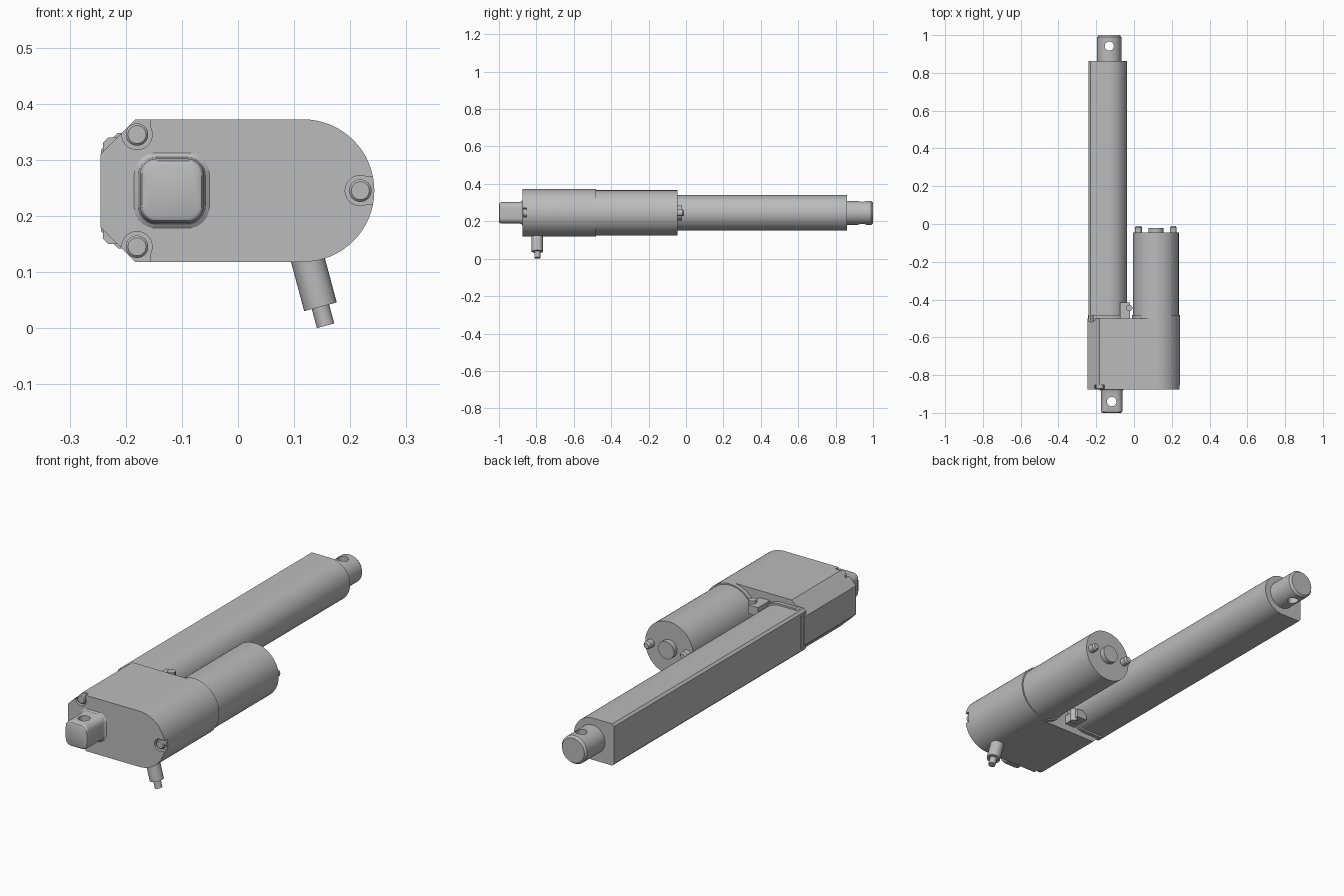
import bpy, bmesh, math
from mathutils import Vector

cube = bpy.data.objects.get("Cube")
if cube:
    bpy.data.objects.remove(cube, do_unlink=True)

grey = bpy.data.materials.new("plain grey")
grey.use_nodes = True
grey.diffuse_color = (0.5, 0.5, 0.5, 1)
grey.node_tree.nodes["Principled BSDF"].inputs["Base Color"].default_value = (0.5, 0.5, 0.5, 1)

MID = 0.245      # height of the main axes
TUBE_X, MOTOR_X, CLEVIS_X = -0.133, 0.116, -0.118


def finish(name, bm):
    bmesh.ops.recalc_face_normals(bm, faces=bm.faces)
    mesh = bpy.data.meshes.new(name)
    bm.to_mesh(mesh)
    bm.free()
    mesh.materials.append(grey)
    ob = bpy.data.objects.new(name, mesh)
    bpy.context.collection.objects.link(ob)
    return ob


def loft(name, rings):
    """Skin a list of (y, [(x, z), ...]) sections and cap both ends."""
    bm = bmesh.new()
    loops = [[bm.verts.new((x, y, z)) for x, z in pts] for y, pts in rings]
    n = len(loops[0])
    for a, b in zip(loops, loops[1:]):
        for i in range(n):
            j = (i + 1) % n
            bm.faces.new((a[i], a[j], b[j], b[i]))
    bm.faces.new(loops[0])
    bm.faces.new(loops[-1])
    return finish(name, bm)


def arc(cx, cz, r, start, end, n):
    return [(cx + r * math.cos(math.radians(start + (end - start) * i / n)),
             cz + r * math.sin(math.radians(start + (end - start) * i / n))) for i in range(n + 1)]


def circle(cx, cz, r, n=48):
    return arc(cx, cz, r, 0, 360, n)[:-1]


def rounded_square(half, r):
    pts = []
    for k, (sx, sz) in enumerate([(1, 1), (-1, 1), (-1, -1), (1, -1)]):
        pts += arc(CLEVIS_X + sx * (half - r), MID + sz * (half - r), r, 90 * k, 90 * k + 90, 8)
    return pts


def d_section(cx, r, left, cut):
    """Round towards +x, flat towards -x with two chamfered corners."""
    return arc(cx, MID, r, -90, 90, 32) + [(left + cut, MID + r), (left, MID + r - cut),
                                           (left, MID - r + cut), (left + cut, MID - r)]


def rod(name, start, end, r, n=32):
    """Cylinder between two points."""
    start, end = Vector(start), Vector(end)
    bm = bmesh.new()
    bmesh.ops.create_cone(bm, cap_ends=True, segments=n, radius1=r, radius2=r, depth=(end - start).length)
    turn = Vector((0, 0, 1)).rotation_difference(end - start)
    bmesh.ops.rotate(bm, verts=bm.verts, matrix=turn.to_matrix())
    bmesh.ops.translate(bm, verts=bm.verts, vec=(start + end) / 2)
    return finish(name, bm)


def box(name, x, y, z):
    return loft(name, [(v, [(x[0], z[0]), (x[1], z[0]), (x[1], z[1]), (x[0], z[1])]) for v in y])


def cut(ob, cutter):
    cutter.hide_render = True
    mod = ob.modifiers.new("cut", 'BOOLEAN')
    mod.operation, mod.solver, mod.object = 'DIFFERENCE', 'EXACT', cutter
    bpy.context.view_layer.objects.active = ob
    bpy.ops.object.modifier_apply(modifier=mod.name)
    bpy.data.objects.remove(cutter, do_unlink=True)


# Gear housing with three screw pockets in its front face
section = d_section(MOTOR_X, 0.127, -0.245, 0.062)
housing = loft("gear_housing", [(-0.875, section), (-0.5, section)])
FRONT, FLOOR = -0.9, -0.853
screws = [(-0.18, 0.345, 0.023), (-0.18, 0.145, 0.023), (0.218, MID, 0.025)]
for x, z, w in screws:
    cut(housing, loft("pocket_cutter", [(FRONT, circle(x, z, 0.027)), (FLOOR, circle(x, z, 0.027))]))
    if x > 0:
        span_x, span_z = (x, 0.3), (z - w, z + w)
    else:
        span_x = (-0.3, x + w)
        span_z = (z, 0.4) if z > MID else (0.09, z)
    cut(housing, box("pocket_cutter", span_x, (FRONT, FLOOR), span_z))
    loft("housing_screw", [(FLOOR - 0.022, circle(x, z, 0.016)), (FLOOR - 0.018, circle(x, z, 0.02)),
                           (FLOOR + 0.01, circle(x, z, 0.02))])

# Front mounting lug, flared at the root and rounded at the tip
lug = loft("front_lug", [(y, rounded_square(h, r)) for y, h, r in [
    (-1, 0.047, 0.022), (-0.997, 0.053, 0.027), (-0.99, 0.057, 0.03), (-0.888, 0.057, 0.03),
    (-0.88, 0.06, 0.032), (-0.875, 0.067, 0.038), (-0.86, 0.067, 0.038)]])
cut(lug, rod("pin_cutter", (CLEVIS_X, -0.94, 0), (CLEVIS_X, -0.94, 0.5), 0.025))

# Outer tube and its collar
tube = d_section(TUBE_X, 0.095, -0.241, 0.01)
loft("outer_tube", [(-0.52, tube), (0.862, tube)])
collar = d_section(TUBE_X, 0.103, -0.244, 0.03)
loft("tube_collar", [(-0.51, collar), (-0.482, collar)])

# Rod end with a cross hole
rod_end = loft("rod_end", [(y, circle(-0.131, MID, r)) for y, r in [
    (0.85, 0.064), (0.99, 0.064), (1, 0.056)]])
cut(rod_end, rod("pin_cutter", (-0.131, 0.942, 0), (-0.131, 0.942, 0.5), 0.024))

# Motor, its collar, end boss and end screws
loft("motor_collar", [(y, circle(MOTOR_X, MID, 0.127, 64)) for y in (-0.51, -0.482)])
loft("motor_can", [(y, circle(MOTOR_X, MID, 0.121, 64)) for y in (-0.5, -0.045)])
loft("motor_boss", [(y, circle(MOTOR_X, MID, 0.04)) for y in (-0.05, -0.022)])
for side in (-1, 1):
    sx = MOTOR_X + side * 0.092
    loft("motor_screw", [(y, circle(sx, MID, r, 24)) for y, r in [
        (-0.05, 0.018), (-0.018, 0.018), (-0.01, 0.012)]])

# Clamp blocks between motor and tube, above and below
for side in (-1, 1):
    zs = sorted((MID + side * 0.055, MID + side * 0.095))
    box("clamp_block", (-0.073, -0.022), (-0.505, -0.415), zs)
    rod("clamp_bolt", (-0.025, -0.445, MID + side * 0.05), (-0.025, -0.445, MID + side * 0.108), 0.017, 24)

# Slanted cable gland and cable stub
aim = Vector((0.259, 0, -0.966))
root = Vector((0.125, -0.795, 0.12))
rod("cable_gland", root - aim * 0.04, root + aim * 0.085, 0.03)
rod("cable_stub", root + aim * 0.08, root + aim * 0.12, 0.016)

# Smooth curved sides, keep edges crisp
for ob in bpy.context.scene.objects:
    ob.select_set(ob.type == 'MESH')
bpy.context.view_layer.objects.active = housing
bpy.ops.object.shade_smooth_by_angle(angle=math.radians(30))
